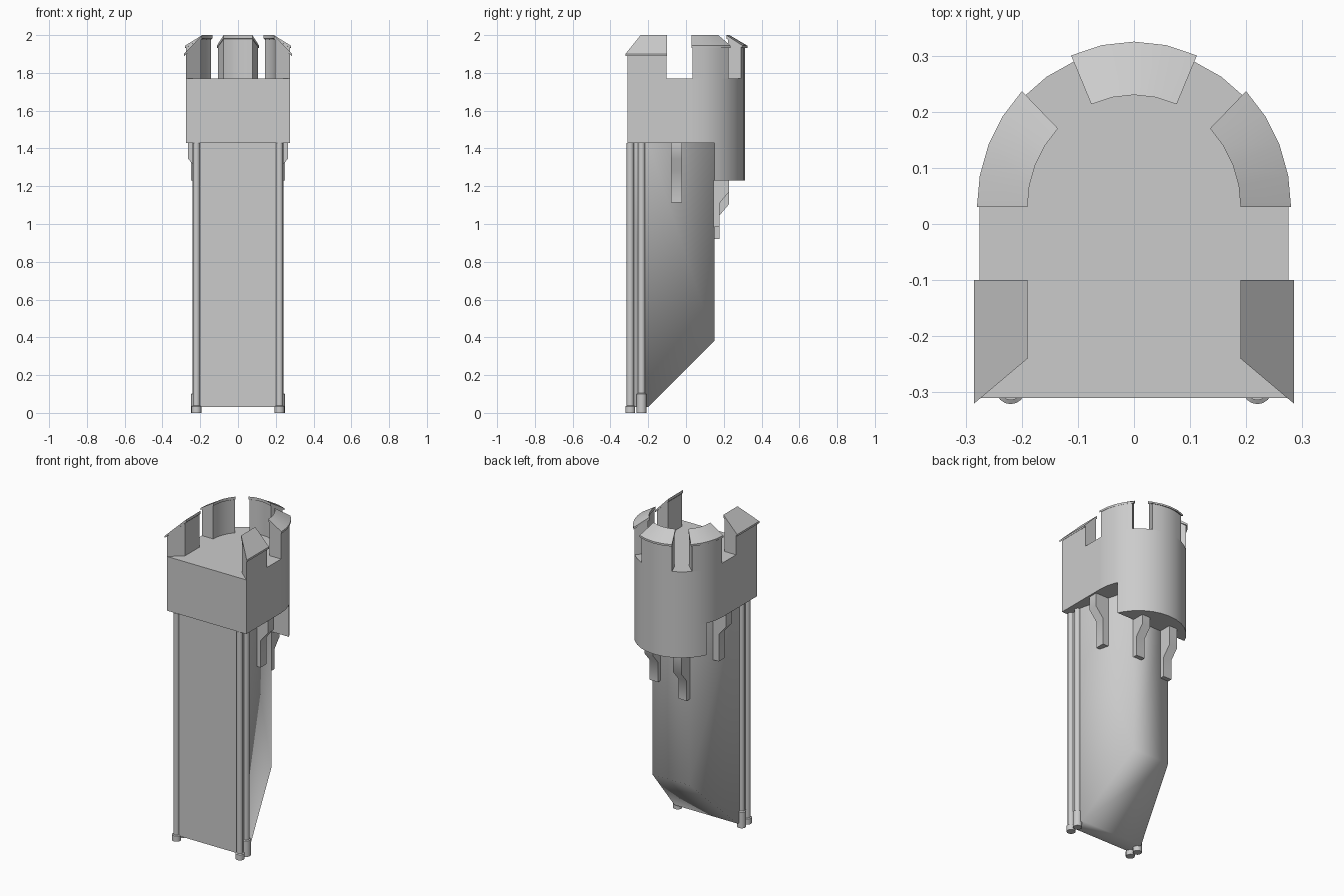
import bpy, bmesh, math

if "Cube" in bpy.data.objects:
    bpy.data.objects.remove(bpy.data.objects["Cube"])

CY = 0.03  # centre of the rounded rear


def finish(name, bm, angle=35):
    bmesh.ops.remove_doubles(bm, verts=bm.verts, dist=1e-5)
    bmesh.ops.recalc_face_normals(bm, faces=bm.faces)
    me = bpy.data.meshes.new(name)
    bm.to_mesh(me)
    bm.free()
    ob = bpy.data.objects.new(name, me)
    bpy.context.collection.objects.link(ob)
    bpy.ops.object.select_all(action='DESELECT')
    ob.select_set(True)
    bpy.context.view_layer.objects.active = ob
    bpy.ops.object.shade_smooth_by_angle(angle=math.radians(angle))
    return ob


def loft(name, rings, angle=35):
    """Bridge equal closed rings and cap both ends."""
    bm = bmesh.new()
    rs = [[bm.verts.new(p) for p in r] for r in rings]
    n = len(rs[0])
    for a, b in zip(rs, rs[1:]):
        for i in range(n):
            j = (i + 1) % n
            bm.faces.new((a[i], a[j], b[j], b[i]))
    bm.faces.new(rs[0])
    bm.faces.new(rs[-1])
    return finish(name, bm, angle)


def prism(name, pts, z0, z1):
    return loft(name, [[(x, y, z) for x, y in pts] for z in (z0, z1)])


def arc(a, b, t0, t1, n):
    ts = [math.radians(t0 + (t1 - t0) * i / n) for i in range(n + 1)]
    return [(a * math.cos(t), CY + b * math.sin(t)) for t in ts]


# shaft: tapers towards the rear, underside sloping up at 45 degrees
bm = bmesh.new()
for s in (-1, 1):
    for x, y, z in ((.22, -.297, .03), (.22, -.2, .03), (.128, .15, .38)):
        bm.verts.new((s * x, y, z))
        bm.verts.new((s * x, y, 1.43))
bmesh.ops.convex_hull(bm, input=bm.verts)
bmesh.ops.dissolve_limit(bm, angle_limit=.01, verts=bm.verts, edges=bm.edges)
finish("shaft", bm, 80)

# wide head with rounded rear, and lower skirt at the rear
A, B = .275, .282
rear = [(A, CY)]
for t0, t1, n in ((1, 43.5, 4), (55.5, 55.5, 1), (67.4, 112.6, 4), (124.5, 124.5, 1), (136.5, 179, 4)):
    rear += arc(A, B, t0, t1, n) if n > 1 else arc(A, B, t0, t1, 1)[:1]
rear.append((-A, CY))
prism("head", [(A, -.31)] + rear + [(-A, -.31)], 1.43, 1.77)

skirt = [p for p in rear if p[1] > .15]
p, q = [p for p in rear if p[0] > 0 and p[1] <= .15][-1], skirt[0]
ex = p[0] + (q[0] - p[0]) * (.15 - p[1]) / (q[1] - p[1])
prism("rear_skirt", [(ex, .15)] + skirt + [(-ex, .15)], 1.23, 1.43)


# battlements: wall block plus a thin sloping cap that overhangs
def merlon(name, wall_out, wall_in, cap_out, cap_in, low):
    loft(name + "_wall", [[(*o, 1.77), (*o, low), (*i, 1.985), (*i, 1.77)]
                          for o, i in zip(wall_out, wall_in)])
    loft(name + "_cap", [[(*o, low - .008), (*o, low + .004), (*i, 2.0), (*i, 1.982)]
                         for o, i in zip(cap_out, cap_in)])


def arc_merlon(name, t0, t1):
    merlon(name, arc(A, B, t0 + 1, t1 - 1, 4), arc(.197, .207, t0 + 1, t1 - 1, 4),
           arc(.28, .295, t0, t1, 4), arc(.19, .2, t0, t1, 4), 1.94)


arc_merlon("rear_merlon", 66.4, 113.6)
arc_merlon("right_merlon", 0, 44.5)
arc_merlon("left_merlon", 135.5, 180)
for s, side in ((-1, "left"), (1, "right")):
    merlon("front_merlon_" + side,
           [(s * A, -.31), (s * A, -.103)], [(s * .197, -.243), (s * .197, -.103)],
           [(s * .285, -.32), (s * .285, -.1)], [(s * .19, -.24), (s * .19, -.1)], 1.897)


# support brackets, stepped profile (distance out, drop below top)
def bracket(name, x, y, ang, top, step, low):
    prof = [(-.03, 0), (.078, 0), (.078, step), (.027, step + .06), (.027, low), (-.03, low)]
    dx, dy = math.cos(ang), math.sin(ang)
    loft(name, [[(x + dx * d - dy * w, y + dy * d + dx * w, top - h) for d, h in prof]
                for w in (-.029, .029)], 60)


for s, side in ((-1, "left"), (1, "right")):
    bracket("side_bracket_" + side, s * .186, -.05, 0 if s > 0 else math.pi, 1.43, .085, .315)
    # the right rear bracket is the shorter one
    bracket("rear_bracket_" + side, s * .1, .15, math.pi / 2, 1.23,
            .125 if s < 0 else .06, .31 if s < 0 else .245)

    # corner columns with thicker feet
    for tag, x, y, foot in (("front", .22, -.295, .035), ("back", .222, -.235, .1)):
        rings = [(.026, 0), (.026, foot), (.019, foot + .004), (.019, 1.43)]
        loft("column_%s_%s" % (tag, side),
             [[(s * x + r * math.cos(k * math.pi / 8), y + r * math.sin(k * math.pi / 8), z)
               for k in range(16)] for r, z in rings])
